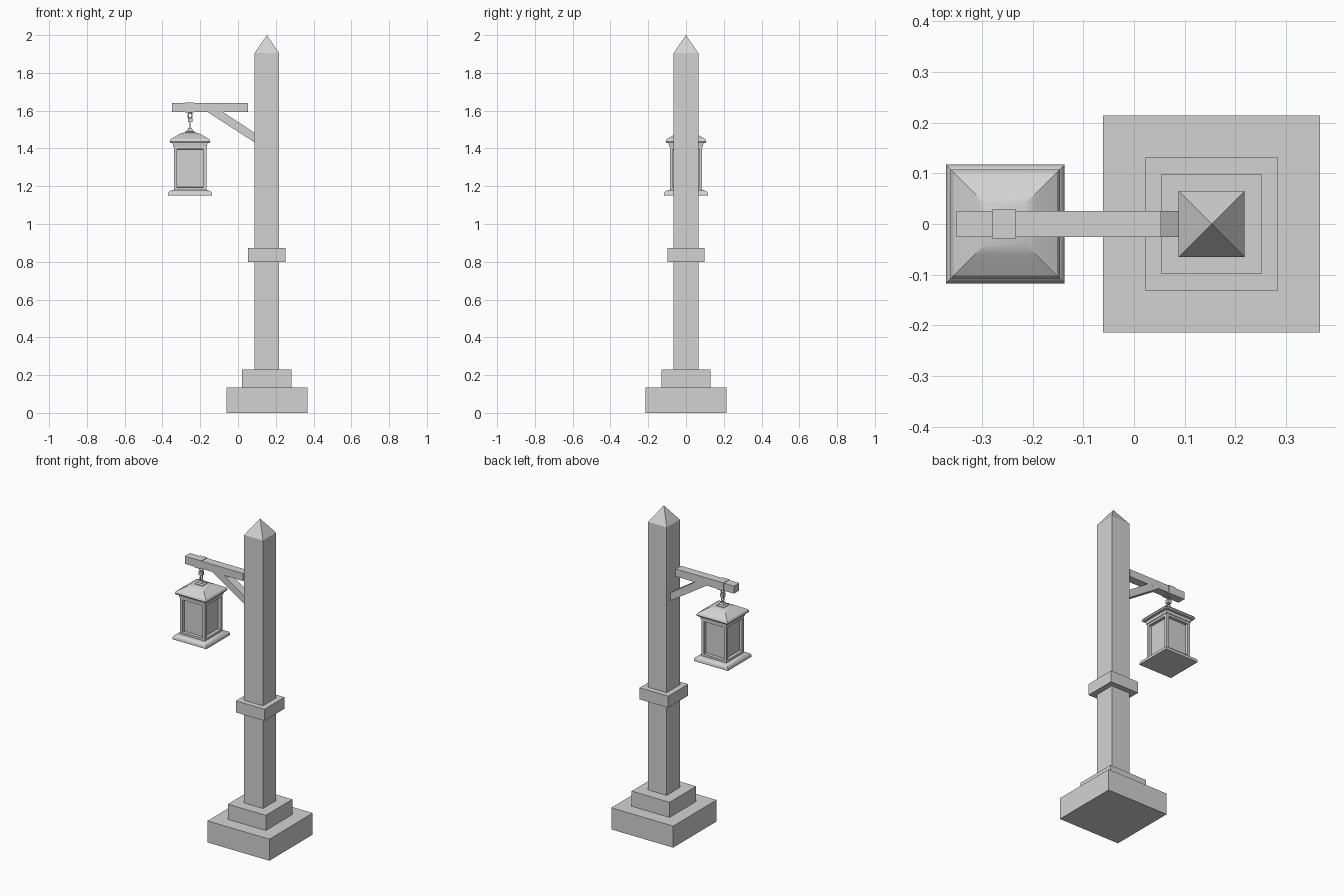
import bpy
import bmesh
from math import radians, pi
from mathutils import Matrix

if "Cube" in bpy.data.objects:
    bpy.data.objects.remove(bpy.data.objects["Cube"])

POST_X = 0.153
LAMP_X = -0.254

grey = bpy.data.materials.new("plain_grey")
grey.use_nodes = True
colour = (0.65, 0.65, 0.65, 1)
grey.diffuse_color = colour
grey.node_tree.nodes["Principled BSDF"].inputs["Base Color"].default_value = colour


def finish(name, bm, x=0.0, smooth=False):
    bmesh.ops.recalc_face_normals(bm, faces=bm.faces)
    mesh = bpy.data.meshes.new(name)
    bm.to_mesh(mesh)
    bm.free()
    mesh.materials.append(grey)
    obj = bpy.data.objects.new(name, mesh)
    obj.location.x = x
    bpy.context.collection.objects.link(obj)
    if smooth:
        bpy.ops.object.select_all(action="DESELECT")
        obj.select_set(True)
        bpy.context.view_layer.objects.active = obj
        bpy.ops.object.shade_smooth_by_angle(angle=radians(30))
    return obj


def square_loft(name, x, profile, smooth=False):
    """Stack square rings from (half width, height) pairs; zero width makes a point."""
    bm = bmesh.new()
    rings = []
    for half, z in profile:
        corners = [(-1, -1), (1, -1), (1, 1), (-1, 1)] if half else [(0, 0)]
        rings.append([bm.verts.new((sx * half, sy * half, z)) for sx, sy in corners])
    for low, high in zip(rings, rings[1:]):
        for i in range(4):
            j = (i + 1) % 4
            if len(high) == 1:
                bm.faces.new((low[i], low[j], high[0]))
            else:
                bm.faces.new((low[i], low[j], high[j], high[i]))
    for ring in (rings[0], rings[-1]):
        if len(ring) == 4:
            bm.faces.new(ring)
    return finish(name, bm, x, smooth)


def extruded(name, outline, half_depth):
    """Extrude an x-z outline evenly to both sides of y = 0."""
    bm = bmesh.new()
    face = bm.faces.new([bm.verts.new((x, -half_depth, z)) for x, z in outline])
    new = bmesh.ops.extrude_face_region(bm, geom=[face])["geom"]
    verts = [v for v in new if isinstance(v, bmesh.types.BMVert)]
    bmesh.ops.translate(bm, verts=verts, vec=(0, 2 * half_depth, 0))
    return finish(name, bm)


def bar(name, x0, x1, z0, z1, half_depth):
    return extruded(name, [(x0, z0), (x1, z0), (x1, z1), (x0, z1)], half_depth)


def link(name, z, height, turn):
    bpy.ops.mesh.primitive_torus_add(
        major_segments=16, minor_segments=6, major_radius=0.011, minor_radius=0.0035,
        location=(LAMP_X, 0, z), rotation=(pi / 2, 0, turn))
    obj = bpy.context.object
    obj.name = name
    obj.scale.y = height / 0.029
    obj.data.materials.append(grey)
    bpy.ops.object.shade_smooth_by_angle(angle=radians(60))


# Stepped base, post and collar
square_loft("base_slab", POST_X, [(0.214, 0), (0.214, 0.135)])
square_loft("base_step", POST_X, [(0.131, 0.135), (0.131, 0.23)])
square_loft("post", POST_X, [(0.065, 0.22), (0.065, 1.905), (0, 2.0)])
square_loft("collar", POST_X, [(0.099, 0.8), (0.099, 0.872)])

# Arm, stopping just short of the post, with its diagonal brace and strap
bar("arm", -0.35, 0.053, 1.593, 1.64, 0.026)
extruded("brace", [(-0.165, 1.595), (0.095, 1.428), (0.095, 1.478), (-0.083, 1.595)], 0.0255)
bar("arm_strap", -0.28, -0.233, 1.59, 1.643, 0.029)

# Hanging chain
link("upper_link", 1.575, 0.04, 0)
square_loft("chain_clasp", LAMP_X, [(0.012, 1.54), (0.012, 1.562)])
link("lower_link", 1.523, 0.048, pi / 2)
square_loft("roof_knob", LAMP_X,
            [(0.026, 1.48), (0.026, 1.489), (0.015, 1.493), (0.01, 1.507)])

# Lantern roof and foot
square_loft("lantern_roof", LAMP_X, [
    (0.09, 1.41), (0.092, 1.428), (0.105, 1.43), (0.108, 1.438), (0.102, 1.449),
    (0.082, 1.461), (0.06, 1.474), (0.04, 1.482), (0.02, 1.486)], smooth=True)
square_loft("lantern_foot", LAMP_X, [
    (0.117, 1.15), (0.117, 1.162), (0.112, 1.171), (0.102, 1.177), (0.09, 1.18)], smooth=True)

# Lantern body with a recessed pane on each side
bm = bmesh.new()
bmesh.ops.create_cube(bm, size=1, matrix=Matrix.Translation((0, 0, 1.295))
                      @ Matrix.Diagonal((0.172, 0.172, 0.236, 1)))
bm.normal_update()
sides = [f for f in bm.faces if abs(f.normal.z) < 0.5]
bmesh.ops.inset_individual(bm, faces=sides, thickness=0.023, depth=0)
bmesh.ops.inset_individual(bm, faces=sides, thickness=0.002, depth=-0.018)
finish("lantern_body", bm, LAMP_X)
